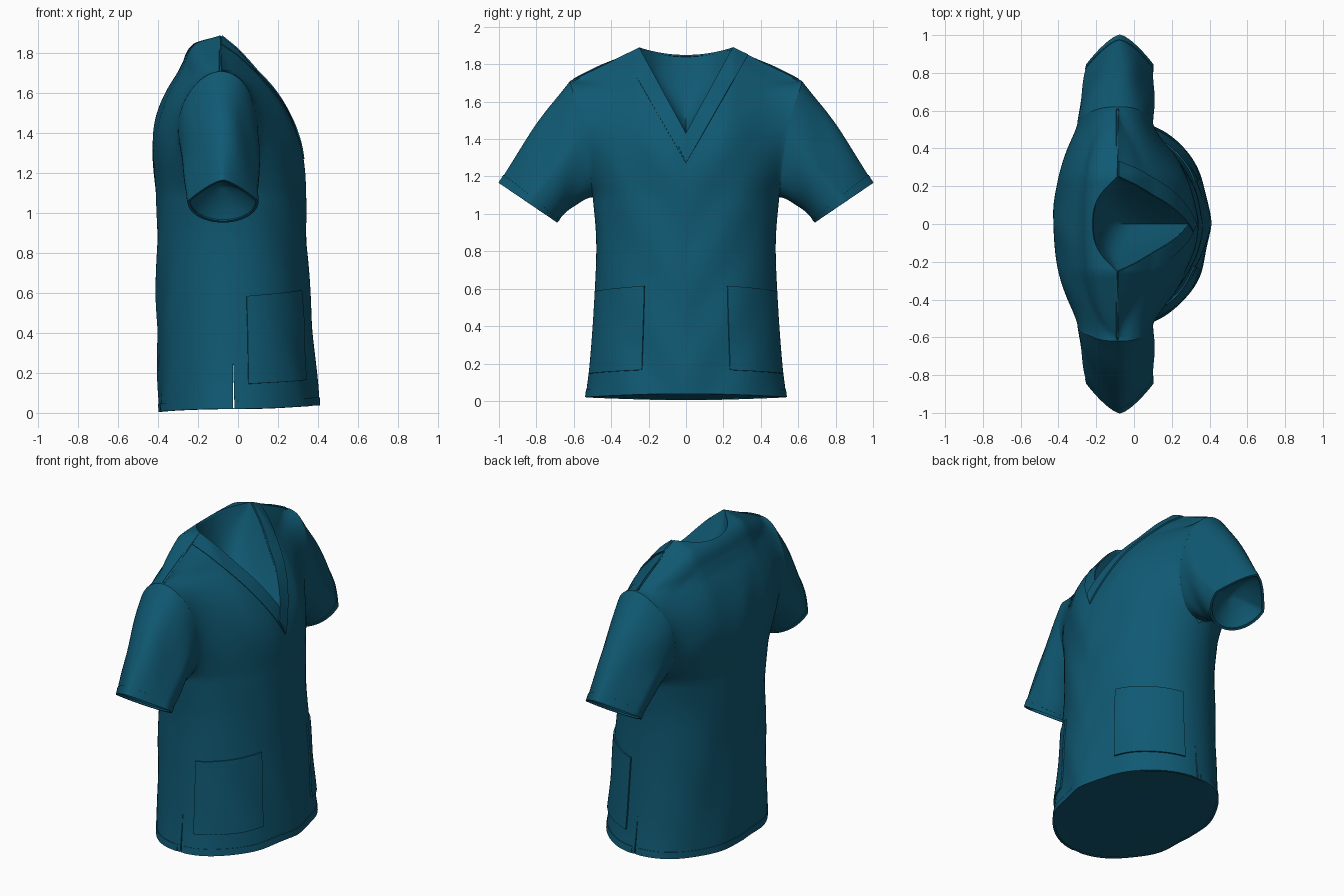
import bpy, bmesh, math
from mathutils import Vector

if "Cube" in bpy.data.objects:
    bpy.data.objects.remove(bpy.data.objects["Cube"])

teal = bpy.data.materials.new("teal cloth")
teal.diffuse_color = (0.005, 0.10, 0.17, 1)
teal.use_nodes = True
teal.node_tree.nodes["Principled BSDF"].inputs["Base Color"].default_value = teal.diffuse_color


def curve(pts):
    """Smooth interpolation through (z, value) points."""
    n = len(pts)
    m = []
    for i in range(n):
        a, b = pts[max(i - 1, 0)], pts[min(i + 1, n - 1)]
        m.append((b[1] - a[1]) / (b[0] - a[0]))

    def f(z):
        z = min(max(z, pts[0][0]), pts[-1][0])
        i = next((k for k in range(n - 1) if z <= pts[k + 1][0]), n - 2)
        (z0, a), (z1, b) = pts[i], pts[i + 1]
        h = z1 - z0
        t = (z - z0) / h
        return (a * (1 + 2 * t) * (1 - t) ** 2 + b * t * t * (3 - 2 * t)
                + h * t * (1 - t) * (m[i] * (1 - t) - m[i + 1] * t))
    return f


# Profiles of the garment against height
half_width = curve([(0, .54), (.2, .515), (.55, .49), (.85, .48), (1.1, .50), (1.4, .535), (1.6, .585), (1.71, .62), (1.89, .62)])
front_x = curve([(0, .40), (.3, .38), (.6, .36), (.9, .345), (1.2, .325), (1.4, .28), (1.6, .18), (1.8, .02), (1.89, -.09)])
back_x = curve([(0, -.395), (.6, -.405), (1.2, -.405), (1.4, -.395), (1.6, -.345), (1.75, -.28), (1.85, -.22), (1.89, -.09)])
seam_x = curve([(0, -.02), (.9, -.04), (1.25, -.09), (1.5, -.1), (1.71, -.085), (1.89, -.09)])
NECK = .25 / .62


def smooth(t):
    t = min(max(t, 0), 1)
    return t * t * (3 - 2 * t)


def shoulder_z(y):
    return 1.89 - .18 * min(max((abs(y) - .25) / .37, 0), 1)


def armhole(z):
    return .2 * math.sqrt(max(0, 1 - ((z - 1.40) / .31) ** 2))


def cloth(u, z, side):
    """Point on the front (side=1) or back (side=-1) panel; u runs across, -1..1."""
    w = half_width(z)
    y, t = u * w, min(abs(u), 1)
    zs = shoulder_z(u * .62)
    ze = z + (1.89 - zs) * smooth((z - .9) / (zs - .9))
    xs, a = seam_x(z), armhole(z)
    p = 2.0 if side > 0 else 2.15
    d = abs((front_x(ze) if side > 0 else back_x(ze)) - xs)
    k = (1 - t ** p) ** (1 / p)
    # soft folds
    fold = .006 * math.sin(17 * y + 4 * z + side) * math.sin(2.3 * z + 1) + .004 * math.sin(13 * z - 19 * abs(y))
    depth = ((d * k) ** 3 + a ** 3) ** (1 / 3) + fold * k * smooth((1.8 - z) / .5)
    slit = .004 * max(0, 1 - z / .27)
    return Vector((xs + side * (depth + slit), y, z))


def hem_z(u, side):
    return .02 + (.018 if side > 0 else -.015) * (1 - u * u)


def top_z(u, side):
    if abs(u) >= NECK:
        return shoulder_z(u * .62)
    if side < 0:
        return 1.89 - .04 * (1 - (u / NECK) ** 2)
    z = 1.6
    for _ in range(12):
        z = 1.43 + .46 * abs(u) * half_width(z) / .25
    return z


def add_grid(bm, fn, us, vs, flip=False):
    rows = [[bm.verts.new(fn(u, v)) for u in us] for v in vs]
    for j in range(len(vs) - 1):
        for i in range(len(us) - 1):
            q = [rows[j][i], rows[j][i + 1], rows[j + 1][i + 1], rows[j + 1][i]]
            bm.faces.new(q[::-1] if flip else q)


def finish(name, bm, thick=0, offset=1):
    bmesh.ops.remove_doubles(bm, verts=bm.verts, dist=.0008)
    me = bpy.data.meshes.new(name)
    bm.to_mesh(me)
    bm.free()
    me.materials.append(teal)
    ob = bpy.data.objects.new(name, me)
    bpy.context.collection.objects.link(ob)
    bpy.ops.object.select_all(action='DESELECT')
    ob.select_set(True)
    bpy.context.view_layer.objects.active = ob
    if thick:
        mod = ob.modifiers.new("cloth thickness", 'SOLIDIFY')
        mod.thickness, mod.offset = thick, offset
        bpy.ops.object.modifier_apply(modifier=mod.name)
    bpy.ops.object.shade_smooth_by_angle(angle=math.radians(40))


def steps(a, b, n):
    return [a + (b - a) * i / n for i in range(n + 1)]


# Body: front and back panels joined along side and shoulder seams
outer = [math.sin(t) for t in steps(math.asin(NECK), math.pi / 2, 18)]
us = [-u for u in outer[::-1]] + steps(-NECK, NECK, 20)[1:-1] + outer
vs = [1 - (1 - k) ** 1.4 for k in steps(0, 1, 80)]
bm = bmesh.new()
for side in (1, -1):
    def panel(u, v, side=side):
        lo = hem_z(u, side)
        return cloth(u, lo + v * (top_z(u, side) - lo), side)
    add_grid(bm, panel, us, vs, side < 0)
finish("body", bm, .01, -1)

# Bottom hem bands
for side, name in ((1, "front_hem"), (-1, "back_hem")):
    bm = bmesh.new()
    add_grid(bm, lambda u, v: cloth(u, hem_z(u, side) + v, side),
             [math.sin(t) for t in steps(-1.53, 1.53, 60)], steps(0, .04, 3), side < 0)
    finish(name, bm, .003, 1)

# Closed underside
bm = bmesh.new()
add_grid(bm, lambda u, v: cloth(u, hem_z(u, -1), -1).lerp(cloth(u, hem_z(u, 1), 1), v) + Vector((0, 0, .003)),
         us, steps(0, 1, 8))
finish("bottom_lining", bm)

# Sagging lining inside the neck opening
bm = bmesh.new()


def lining(u, v):
    p = cloth(u, top_z(u, -1), -1).lerp(cloth(u, top_z(u, 1), 1), v)
    sag = .17 * math.sin(math.pi * v) * (1 - (u / NECK) ** 2)
    return p + Vector((-.5, 0, -.85)) * sag


add_grid(bm, lining, steps(-NECK, NECK, 24), steps(0, 1, 16), True)
finish("neck_lining", bm)


# Sleeves: armhole ring lofted to a slanted cuff ring with a peaked top
def sleeve(a, s):
    c, n = math.cos(a), math.sin(a)
    z0 = 1.40 + .31 * n
    p = Vector((seam_x(z0) + .2 * c, half_width(z0), z0))
    peak = math.copysign(max(0, 1 - n) ** .7, c) if n > 0 else c
    q = Vector((-.075 + .175 * peak, .845 + .155 * n, 1.06 + .105 * n))
    r = p.lerp(q, s)
    b = math.sin(math.pi * min(max(s, 0), 1))
    r.z += .025 * b + .005 * b * math.sin(3 * a + 7 * s)
    r.x += .005 * b * c + .005 * b * math.sin(4 * a + 5 * s)
    return r


def cuff_bowl(a, k):
    mid = Vector((-.08, .76, 1.14))
    rim = sleeve(a, 1 - .12 * math.sin(k * math.pi / 2))
    return rim.lerp(mid, k)


ring = steps(0, 2 * math.pi, 64)
for m, tag in ((1, "left"), (-1, "right")):
    for part, fn, lo, hi, n, thick, off in (("sleeve", sleeve, 0, 1, 30, .01, -1),
                                            ("cuff_hem", sleeve, .93, 1, 3, .003, 1),
                                            ("cuff_lining", cuff_bowl, 0, 1, 8, 0, 1)):
        def mirrored(a, s):
            p = fn(a, s)
            return Vector((p.x, m * p.y, p.z))
        bm = bmesh.new()
        add_grid(bm, mirrored, ring, steps(lo, hi, n), m > 0)
        # make the normals point away from the sleeve axis
        bm.faces.ensure_lookup_table()
        f = bm.faces[0]
        f.normal_update()
        if f.normal.x < 0 and part != "cuff_lining":
            bmesh.ops.reverse_faces(bm, faces=bm.faces[:])
        finish(tag + "_" + part, bm, thick, off)

# Patch pockets
for m, tag in ((1, "left"), (-1, "right")):
    def pocket(t, v):
        k = (t - .47) / .92
        lo, hi = .165 - .02 * k, .615 - .03 * k
        return cloth(m * math.sin(t), lo + v * (hi - lo), 1)
    bm = bmesh.new()
    add_grid(bm, pocket, steps(.47, 1.39, 20), steps(0, 1, 24), m < 0)
    finish(tag + "_pocket", bm, .008, 1)

# Overlapping V-neck bands: inner start, inner end, outer start, outer end
bands = (("left_neck_band", 1, ((-.04, 1.36), (.25, 1.885), (0, 1.27), (.33, 1.846)), .009),
         ("right_neck_band", -1, ((0, 1.43), (-.25, 1.885), (0, 1.27), (-.33, 1.846)), .004))
for name, m, (a, b, c, d), thick in bands:
    def strip(k, s):
        y0, z0 = (a[i] + (b[i] - a[i]) * s for i in (0, 1))
        y1, z1 = (c[i] + (d[i] - c[i]) * s for i in (0, 1))
        y, z = y0 + (y1 - y0) * k, z0 + (z1 - z0) * k
        return cloth(y / half_width(z), z, 1)
    bm = bmesh.new()
    add_grid(bm, strip, steps(0, 1, 6), steps(0, 1, 40), m < 0)
    finish(name, bm, thick, 1)
